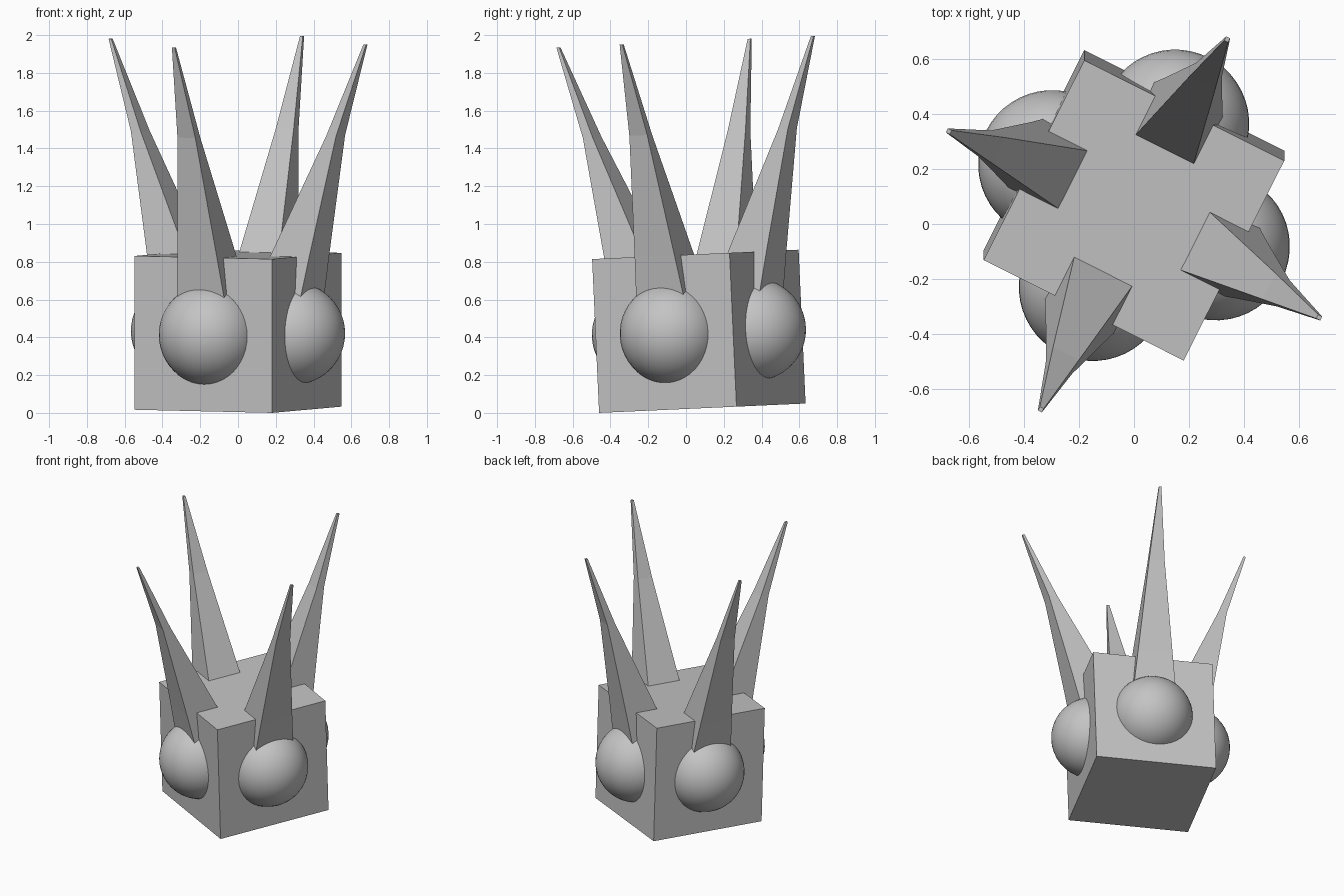
import bpy, bmesh, math
from mathutils import Matrix, Vector

if "Cube" in bpy.data.objects:
    bpy.data.objects.remove(bpy.data.objects["Cube"])

grey = bpy.data.materials.new("plain_grey")
grey.diffuse_color = (0.55, 0.55, 0.55, 1)
grey.use_nodes = True
grey.node_tree.nodes["Principled BSDF"].inputs["Base Color"].default_value = grey.diffuse_color

# Whole model is yawed, then tipped slightly, about the block centre
FRAME = (Matrix.Translation((0, 0.068, 0.432))
         @ Matrix.Rotation(math.radians(2.6), 4, 'X')
         @ Matrix.Rotation(math.radians(-26.7), 4, 'Z'))
HALF = 0.4075


def finish(bm, name, matrix, smooth=False):
    bmesh.ops.recalc_face_normals(bm, faces=bm.faces[:])
    for f in bm.faces:
        f.smooth = smooth
    mesh = bpy.data.meshes.new(name)
    bm.to_mesh(mesh)
    bm.free()
    mesh.materials.append(grey)
    obj = bpy.data.objects.new(name, mesh)
    obj.matrix_world = matrix
    bpy.context.collection.objects.link(obj)
    return obj


# Block body
bm = bmesh.new()
bmesh.ops.create_cube(bm, size=2 * HALF)
finish(bm, "block_body", FRAME)

# Spike sections: height, inner distance, outer distance, half width
SECTIONS = [(0.0, 0.06, 0.405, 0.160),
            (0.4075, 0.25, 0.481, 0.118),
            (1.05, 0.55, 0.608, 0.053),
            (1.535, 0.747, 0.763, 0.008)]

for k, side in enumerate(("front", "right", "back", "left")):
    turn = FRAME @ Matrix.Rotation(k * math.pi / 2, 4, 'Z')

    # Ball sunk into the middle of the face
    bm = bmesh.new()
    bmesh.ops.create_uvsphere(bm, u_segments=48, v_segments=24, radius=0.27)
    bmesh.ops.translate(bm, verts=bm.verts[:], vec=Vector((0, -0.333, -0.005)))
    finish(bm, side + "_ball", turn, smooth=True)

    # Four-sided tapering spike leaning outward
    bm = bmesh.new()
    rings = []
    for z, inner, outer, w in SECTIONS:
        rings.append([bm.verts.new(c) for c in (
            (-w, -inner, z), (w, -inner, z), (w, -outer, z), (-w, -outer, z))])
    for a, b in zip(rings, rings[1:]):
        for i in range(4):
            j = (i + 1) % 4
            bm.faces.new((a[i], a[j], b[j], b[i]))
    bm.faces.new(rings[0])
    bm.faces.new(rings[-1])
    finish(bm, side + "_spike", turn)
